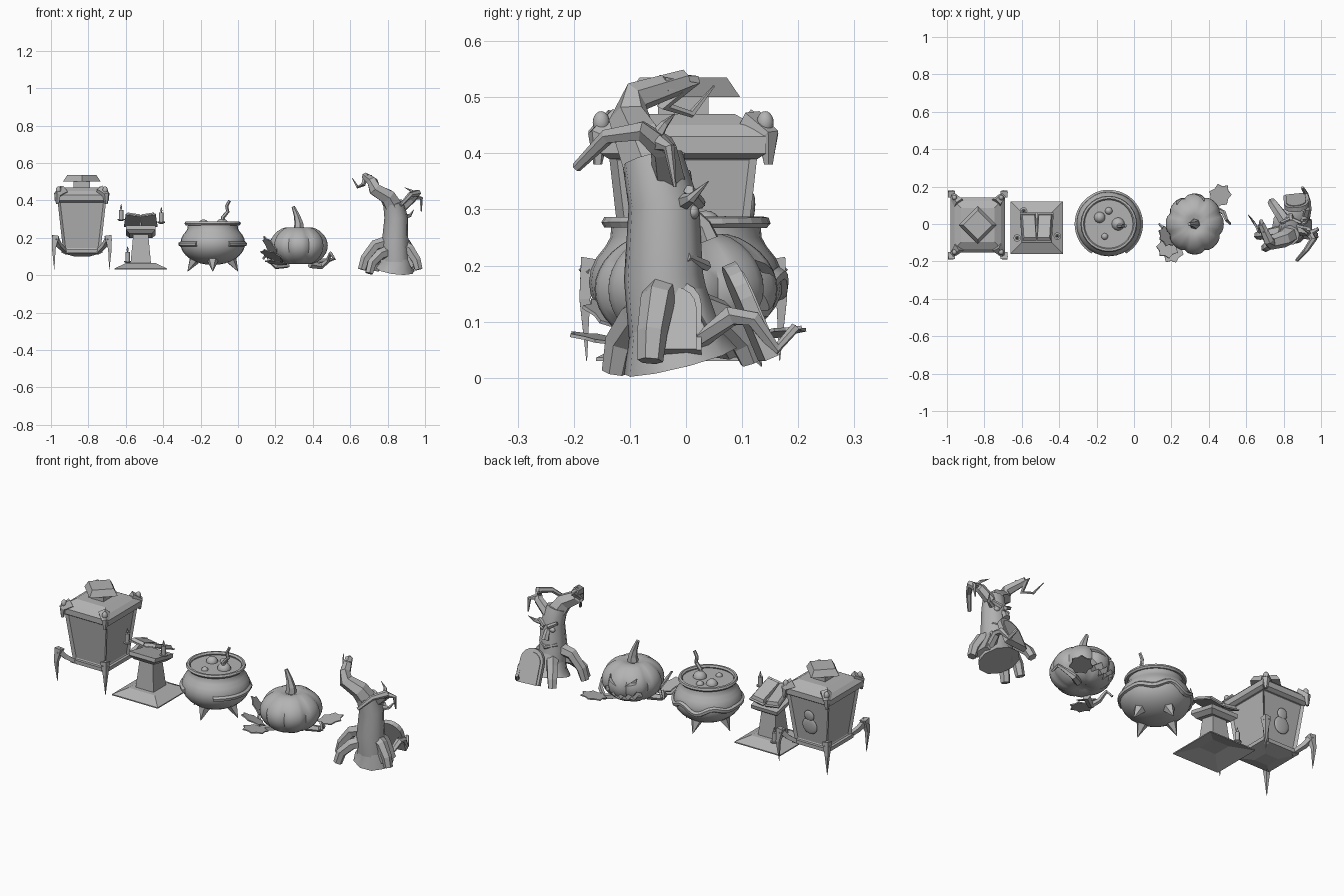
import bpy, bmesh, math
from math import sin, cos, pi, tau
from mathutils import Vector

old = bpy.data.objects.get("Cube")
if old:
    bpy.data.objects.remove(old)

UNIT = 0.01  # parts are measured in hundredths
grey = bpy.data.materials.new("stone_grey")
grey.use_nodes = True
grey.diffuse_color = (0.45, 0.45, 0.45, 1)
grey.node_tree.nodes["Principled BSDF"].inputs["Base Color"].default_value = grey.diffuse_color


def select_only(ob):
    bpy.ops.object.select_all(action='DESELECT')
    ob.select_set(True)
    bpy.context.view_layer.objects.active = ob


def finish(name, bm, smooth=False, at=(0, 0, 0), rot=(0, 0, 0)):
    bmesh.ops.recalc_face_normals(bm, faces=bm.faces)
    bmesh.ops.scale(bm, vec=Vector.Fill(3, UNIT), verts=bm.verts)
    mesh = bpy.data.meshes.new(name)
    bm.to_mesh(mesh)
    bm.free()
    mesh.materials.append(grey)
    ob = bpy.data.objects.new(name, mesh)
    ob.location, ob.rotation_euler = Vector(at) * UNIT, rot
    bpy.context.collection.objects.link(ob)
    if smooth:
        select_only(ob)
        bpy.ops.object.shade_smooth_by_angle(angle=math.radians(40))
    return ob


def loft(bm, rings, closed=False):
    loops = [[bm.verts.new(p) for p in ring] for ring in rings]
    count = len(loops[0])
    pairs = list(zip(loops, loops[1:]))
    if closed:
        pairs.append((loops[-1], loops[0]))
    else:
        bm.faces.new(loops[0])
        bm.faces.new(loops[-1])
    for a, b in pairs:
        for i in range(count):
            j = (i + 1) % count
            bm.faces.new((a[i], a[j], b[j], b[i]))


def stack(name, at, levels, rot=(0, 0, 0), depth=1.0, panels=0):
    """Square tower of (half width, height) levels; depth stretches it along y."""
    bm = bmesh.new()
    corners = ((-1, -1), (1, -1), (1, 1), (-1, 1))
    loft(bm, [[(x * w, y * w * depth, z) for x, y in corners] for w, z in levels])
    if panels:
        bmesh.ops.recalc_face_normals(bm, faces=bm.faces)
        sides = [f for f in bm.faces if abs(f.normal.z) < 0.5]
        bmesh.ops.inset_individual(bm, faces=sides, thickness=panels, depth=-1)
    return finish(name, bm, False, at, rot)


def lathe(name, at, profile, sides=10):
    bm = bmesh.new()
    loft(bm, [[(r * cos(tau * i / sides), r * sin(tau * i / sides), z)
               for i in range(sides)] for r, z in profile])
    return finish(name, bm, True, at)


def tube(name, pts, start, end, sides=6, closed=False, smooth=False):
    """Tube along points, tapering from the start radius to the end radius."""
    pts = [Vector(p) for p in pts]
    rings, n = [], len(pts)
    side = (pts[1] - pts[0]).orthogonal()
    for i, p in enumerate(pts):
        a = pts[i - 1] if i or closed else p
        b = pts[(i + 1) % n] if i < n - 1 or closed else p
        t = (b - a).normalized()
        side = (side - t * side.dot(t)).normalized()
        up, r = t.cross(side), start + (end - start) * i / (n - 1)
        rings.append([p + r * (side * cos(tau * k / sides) + up * sin(tau * k / sides))
                      for k in range(sides)])
    bm = bmesh.new()
    loft(bm, rings, closed)
    return finish(name, bm, smooth)


def ball(name, at, size, rot=(0, 0, 0)):
    bm = bmesh.new()
    bmesh.ops.create_uvsphere(bm, u_segments=16, v_segments=10, radius=1)
    bmesh.ops.scale(bm, vec=size, verts=bm.verts)
    return finish(name, bm, True, at, rot)


def plate(name, outline, depth, at, rot):
    """Outline in x and z, extruded along +y."""
    bm = bmesh.new()
    loft(bm, [[(x, y, z) for x, z in outline] for y in (0, depth)])
    return finish(name, bm, False, at, rot)


# Lantern
lantern = Vector((-83.5, -0.5, 0))
stack("lantern_body", lantern, [(10, 13), (13, 40)], depth=1.02, panels=2)
stack("lantern_floor", lantern, [(4, 10), (11, 12), (11, 14)], depth=1.02)
stack("lantern_roof", lantern, [(13, 39), (14.5, 40), (14.5, 43), (12.5, 45), (9, 47)], depth=1.02)
stack("lantern_neck", lantern, [(4.5, 46), (4.5, 50)])
stack("lantern_cap", lantern, [(7.2, 50), (5.5, 53.5)], (0, 0, pi / 4))
for sx in (-1, 1):
    for sy in (-1, 1):
        def corner(x, z):
            return lantern + Vector((sx * x, sy * x * 1.17, z))
        tube("lantern_hip", [corner(8, 12), corner(12, 16), corner(14.5, 20)], 1.3, 2, 4)
        tube("lantern_claw", [corner(14, 21), corner(15, 14), corner(14.7, 3)], 2.6, 0.1, 4)
        tube("lantern_horn", [corner(10, 45), corner(13, 43), corner(13, 38)], 3.2, 0.8, 5)
        ball("lantern_knob", corner(12.5, 45.5), (1.4, 1.5, 2))
for z, size in ((24, 4.5), (30, 3)):
    ball("lantern_emblem", lantern + Vector((0, 9 + z / 10, z)), (size, 0.8, size), (-0.1, 0, 0))

# Lectern with an open book, facing the back
lectern = Vector((-52, -2, 0))
stack("lectern_base", lectern, [(5, 6), (13.8, 3), (14, 3), (14, 3.6), (8, 6.5)])
stack("lectern_column", lectern, [(5.5, 6), (4, 22)])
stack("lectern_top", lectern + Vector((0, 0, 23)), [(6, -2), (8, 0), (8, 2)], (-0.2, 0, 0))
for s in (-1, 1):
    side = lectern + Vector((s * 4.3, 0, 28.5))
    stack("book_cover", side, [(4.3, 0), (4.3, 0.7)], (-0.4, -s * 0.15, 0), 2)
    stack("book_pages", side, [(3.8, 0.7), (3.3, 2.2)], (-0.4, -s * 0.15, 0), 2)
for at in ((-62.5, -7.5, 29), (-41, -6.5, 27.5), (-59, 7, 6.5)):
    lathe("candle_dish", at, [(0.8, 0), (2, 0.6), (2, 1.2)])
    lathe("candle_wax", at, [(1.2, 1), (1.2, 6)])
    lathe("candle_flame", at, [(0.2, 6), (0.6, 7), (0.1, 9)])

# Cauldron
pot = Vector((-13.5, 0, 0))


def around(turn, radius, z):
    return pot + Vector((radius * cos(turn * tau), radius * sin(turn * tau), z))


def trim(i):
    """Point on the band, which is open at the front and wavy at the back."""
    turn = -1 / 6 + i / 48
    wave = max(0, sin(turn * tau)) * sin(turn * tau * 6)
    return around(turn, 17, 16.7 + 1.8 * wave)


bowl = [(17.3 * sin(a * pi / 16), 17 - 11.5 * cos(a * pi / 16)) for a in range(1, 12)]
lathe("cauldron_bowl", pot, bowl + [(13.5, 25), (13.3, 27), (12, 27)], 28)
tube("cauldron_rim", [around(i / 28, 14, 27.7) for i in range(28)], 1.1, 1.1, 6, True)
tube("cauldron_band", [trim(i) for i in range(41)], 1.4, 1.4, 6, smooth=True)
for i in range(4):
    tube("cauldron_leg", [around(i / 4, 10, 8), around(i / 4, 13.5, 2)], 3, 0.1, 5)
for turn, radius, size in ((0.4, 6, 3), (0, 5, 3.5), (0.25, 7, 2), (0.7, 7, 1.8)):
    ball("brew_bubble", around(turn, radius, 26.8), (size, size, size))
tube("stirring_stick", [(-9, -1, 25), (-8, -1, 31), (-5.5, -1, 34), (-6, -1, 37), (-4.5, -1, 40)], 1.2, 0.8)

# Pumpkin with a carved face
gourd = Vector((32.5, 0, 15.8))
bm = bmesh.new()
bmesh.ops.create_uvsphere(bm, u_segments=48, v_segments=20, radius=1)
for v in bm.verts:
    wide = v.co.xy.length
    lobe = 1 - 0.08 * (1 - abs(cos(4 * math.atan2(v.co.y, v.co.x)))) ** 2
    dip = 1 - 0.25 * math.exp(-(wide / 0.3) ** 2)
    v.co = (v.co.x * 15.5 * lobe, v.co.y * 16.3 * lobe, v.co.z * 11.3 * dip)
pumpkin = finish("pumpkin", bm, True, gourd)


def grin(i, drop):
    return 2 * i, 0.13 * i * i - 3 - drop - 2 * (i % 2)


mouth = [grin(i, 0) for i in range(-5, 6)] + [grin(i, 3) for i in range(5, -6, -1)]
eye = [(2, 1.5), (7.5, 3), (7.5, 5.5)]
for outline in (mouth, eye, [(-x, z) for x, z in eye]):
    cutter = plate("face_cutter", outline, 20, gourd + Vector((-2, 10.5, 0)), (0, 0, 0.2))
    cutter.hide_render = True
    carve = pumpkin.modifiers.new("carve", 'BOOLEAN')
    carve.operation, carve.object, carve.solver = 'DIFFERENCE', cutter, 'EXACT'
    select_only(pumpkin)
    bpy.ops.object.modifier_apply(modifier=carve.name)
    bpy.data.objects.remove(cutter)
tube("pumpkin_stem", [gourd + Vector((-x, 0, z)) for x, z in ((0, 7), (0, 12), (1, 16), (3, 21))], 3.2, 0.9)

# Broad jagged leaves and ground vines
leaf = []
for i in range(14):
    reach = 1 if i % 2 else 0.78
    leaf.append((6 * reach * sin(tau * i / 14), 6.5 - 7 * reach * cos(tau * i / 14)))
for at, tilt, turn in (((22, -8, 8), -1.1, 2.4), ((21, -5, 10), -0.6, 2),
                       ((24, -9, 6), -1.4, 2.6), ((42, 10, 7), -1.4, -0.65)):
    plate("pumpkin_leaf", leaf, 0.6, at, (tilt, 0, turn))
for s in (-1, 1):
    tube("pumpkin_vine", [gourd + Vector((s * x, s * y, z)) for x, y, z in
                          ((6, 4, -10), (12, 8, -11), (15.5, 6, -8), (17, 2, -4), (19, 0, -7))], 2, 0.6, 5)

# Haunted tree, face at the back
tube("tree_flare", [(84, -1, 3), (84.5, -2, 7), (84, -3, 16)], 10.5, 6.5, 10, smooth=True)
tube("tree_trunk", [(84.5, -2, 4), (84, -4, 18), (84.5, -4, 31), (83, -6, 39)], 8, 5.5, 10, smooth=True)
tube("main_branch", [(84, -5, 35), (80, -8, 42), (73, -10, 46), (72, -9, 50), (68, 0, 53)], 5.5, 2)
tube("hooked_tip", [(70, -4, 52), (68, 1, 53), (67, -4, 48.5), (64, 1, 47), (61, 5, 52)], 2.2, 0.2, 5)
tube("side_branch", [(86, -3, 35), (93, -4, 41), (96, -8, 44), (92, -14, 43), (87, -19.5, 37.5)], 3, 0.9)
tube("hanging_twig", [(94, -5, 42), (98, -3, 41), (98, -2, 34)], 1.8, 0.3)
tube("upper_twig", [(94, -6, 42), (93, -4, 45), (89, -2, 47)], 1.5, 0.1)
tube("back_twig", [(87, -1, 31), (92, 1, 32), (94, 4, 35)], 1.8, 0.1)
tube("tree_nose", [(84, 0, 30), (83.5, 3, 27), (83.5, 4, 24.5)], 1.4, 2)
tube("tree_lip", [(79, 0, 21.5), (84, 3.5, 20), (89, 0, 21.5)], 1, 1)
for s in (-1, 1):
    ball("tree_eye", (84 + s * 3, 1.2, 29.5), (1.6, 1.2, 1.3))
    tube("tree_brow", [(84 + s, 2.4, 31), (84 + s * 5.5, 0.5, 33.5)], 1.2, 1, 5)

# Knuckled roots around the trunk
for degrees, high, low, span in ((190, 18, 3, 18), (215, 13, 1, 17), (-15, 16, 3, 13), (125, 13, 3, 18)):
    a = math.radians(degrees)
    path = ((0.2, high), (0.6, high - 2), (0.9, high / 2), (1, low))
    tube("tree_root", [(84 + r * span * cos(a), -3 + r * span * sin(a), z) for r, z in path], 3.5, 2.3)
tube("curling_root", [(88, -1, 14), (92, 3, 7), (93, 8, 11), (93, 12, 10.5), (92, 16, 5), (90, 19.5, 9)], 2.6, 0.9)


# Arched doors leaning among the roots
def arch(w, h):
    return [(-w, 0), (w, 0)] + [(w * cos(pi * i / 8), h + w * sin(pi * i / 8)) for i in range(9)]


for spot, size, turn in (((86.5, 13.5, 3), 6.5, 0.1), ((92.5, -2, 4), 4.8, -pi / 2)):
    tilt = (0.4, 0, turn)
    plate("door_frame", arch(size, size * 1.8), 2.5, spot, tilt)
    ahead = Vector((-sin(turn), cos(turn), 0.4)) * 2.2
    plate("door_panel", arch(size * 0.8, size * 1.7), 0.6, Vector(spot) + ahead, tilt)
